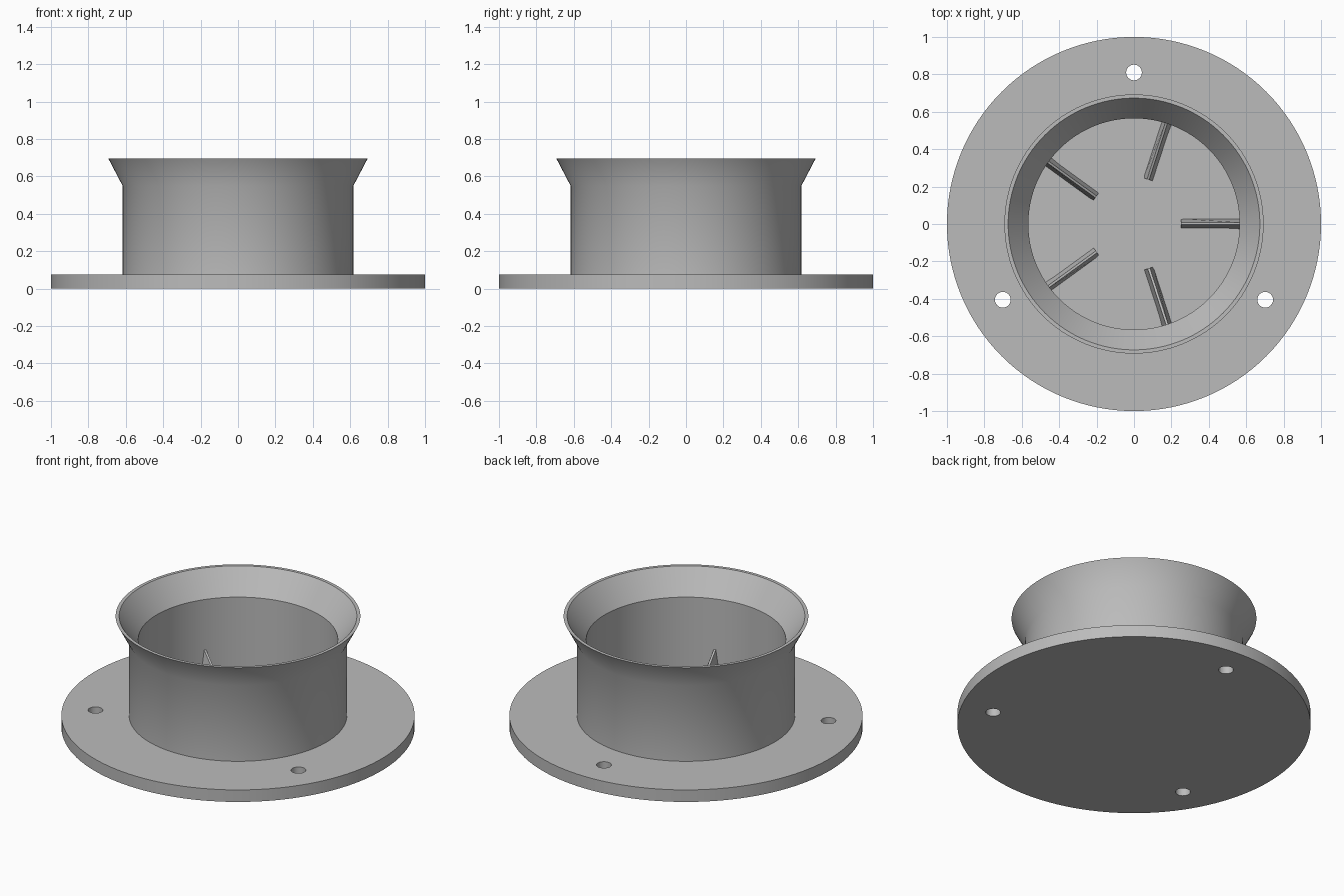
import bpy, bmesh
from math import pi, radians
from mathutils import Matrix, Vector

old = bpy.data.objects.get("Cube")
if old:
    bpy.data.objects.remove(old, do_unlink=True)

grey = bpy.data.materials.new("plain grey")
grey.use_nodes = True
colour = (0.5, 0.5, 0.5, 1)
grey.diffuse_color = colour
grey.node_tree.nodes["Principled BSDF"].inputs["Base Color"].default_value = colour


def make_object(name, bm):
    bmesh.ops.recalc_face_normals(bm, faces=bm.faces)
    mesh = bpy.data.meshes.new(name)
    bm.to_mesh(mesh)
    bm.free()
    mesh.materials.append(grey)
    obj = bpy.data.objects.new(name, mesh)
    bpy.context.collection.objects.link(obj)
    return obj


def activate(obj):
    bpy.ops.object.select_all(action="DESELECT")
    obj.select_set(True)
    bpy.context.view_layer.objects.active = obj


# Flange, cup wall and flared rim turned from one profile
FLOOR = 0.075
profile = [(0, 0), (1, 0), (1, FLOOR), (0.617, FLOOR), (0.617, 0.55),
           (0.693, 0.695), (0.673, 0.695), (0.565, 0.55), (0.565, FLOOR), (0, FLOOR)]
bm = bmesh.new()
verts = [bm.verts.new((r, 0, z)) for r, z in profile]
edges = [bm.edges.new(pair) for pair in zip(verts, verts[1:])]
bmesh.ops.spin(bm, geom=verts + edges, axis=(0, 0, 1), cent=(0, 0, 0),
               angle=2 * pi, steps=128, use_duplicate=False)
bmesh.ops.remove_doubles(bm, verts=bm.verts, dist=0.0005)
body = make_object("flanged_cup", bm)

# Three screw holes through the flange
bm = bmesh.new()
for angle in (90, 210, 330):
    place = Matrix.Rotation(radians(angle), 4, "Z") @ Matrix.Translation((0.81, 0, 0))
    bmesh.ops.create_cone(bm, cap_ends=True, segments=32, radius1=0.042,
                          radius2=0.042, depth=0.4, matrix=place)
cutter = make_object("hole_cutter", bm)
cut = body.modifiers.new("screw holes", "BOOLEAN")
cut.operation = "DIFFERENCE"
cut.solver = "EXACT"
cut.object = cutter
activate(body)
bpy.ops.object.modifier_apply(modifier=cut.name)
bpy.data.objects.remove(cutter, do_unlink=True)
bpy.ops.object.shade_smooth_by_angle(angle=radians(30))

# Five tapered ribs inside the cup, sloping down towards the middle
for i in range(5):
    bm = bmesh.new()
    turn = Matrix.Rotation(2 * pi * i / 5, 4, "Z")
    rings = []
    for r, top in ((0.25, 0.11), (0.58, 0.24)):
        section = [(-0.028, FLOOR - 0.01), (0.028, FLOOR - 0.01), (0.008, top), (-0.004, top)]
        rings.append([bm.verts.new(turn @ Vector((r, y, z))) for y, z in section])
    inner, outer = rings
    bm.faces.new(inner)
    bm.faces.new(outer)
    for k in range(4):
        n = (k + 1) % 4
        bm.faces.new((inner[k], inner[n], outer[n], outer[k]))
    make_object(f"inner_rib_{i + 1}", bm)
